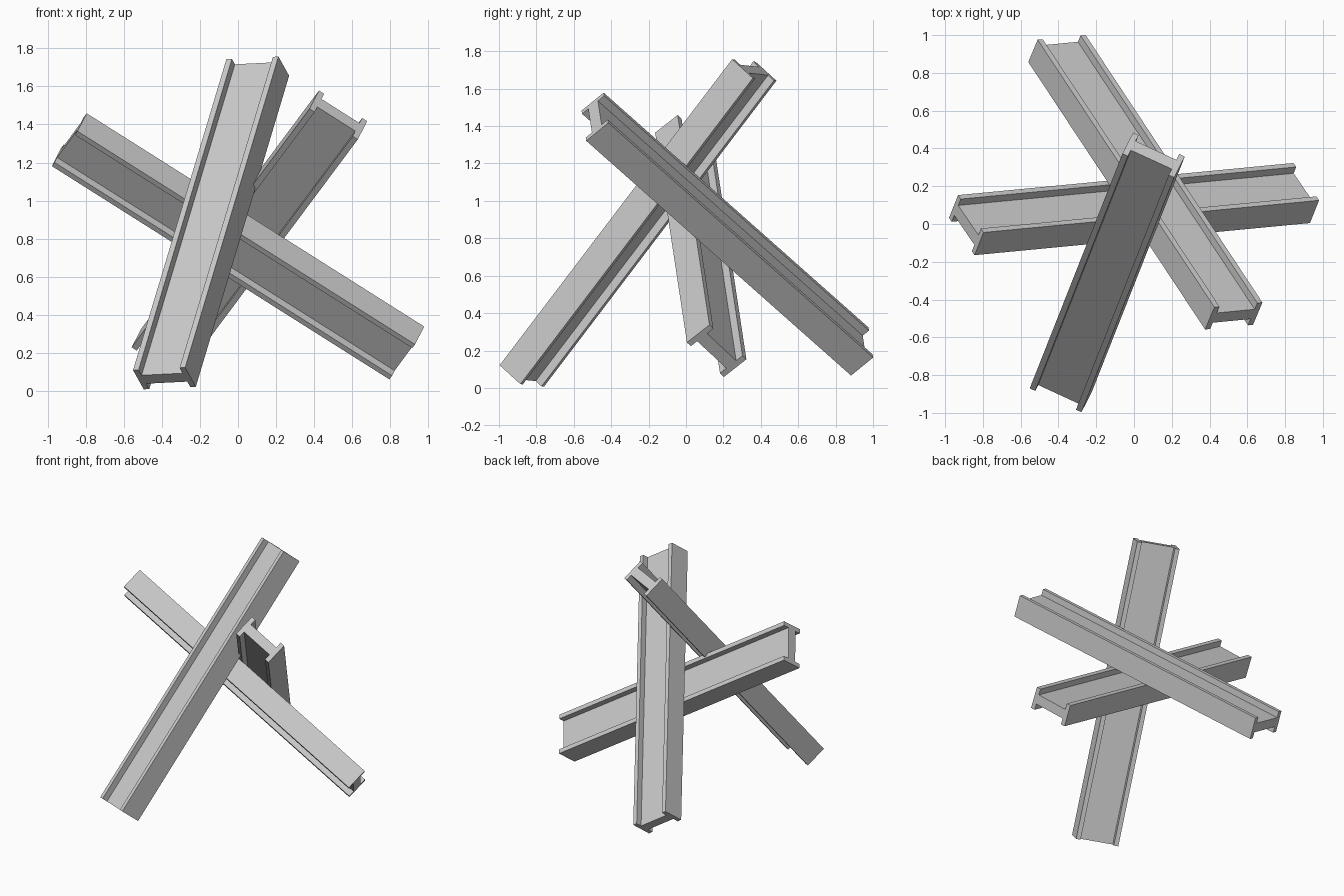
import bpy
import bmesh
from mathutils import Vector

if "Cube" in bpy.data.objects:
    bpy.data.objects.remove(bpy.data.objects["Cube"])

W, D = 0.302, 0.16       # beam section: overall width and flange depth
FLANGE, WEB = 0.032, 0.07  # flange thickness and web thickness


def h_profile():
    """Outline of the H section, counter-clockwise."""
    w, d, i, t = W / 2, D / 2, W / 2 - FLANGE, WEB / 2
    return [(-w, -d), (-i, -d), (-i, -t), (i, -t), (i, -d), (w, -d),
            (w, d), (i, d), (i, t), (-i, t), (-i, d), (-w, d)]


def beam(name, start, end, across):
    """Straight H beam from start to end; across is its width direction."""
    a, b = Vector(start), Vector(end)
    axis = (b - a).normalized()
    u = Vector(across)
    u = (u - axis * u.dot(axis)).normalized()
    v = axis.cross(u)
    bm = bmesh.new()
    face = bm.faces.new([bm.verts.new(a + u * x + v * y) for x, y in h_profile()])
    ext = bmesh.ops.extrude_face_region(bm, geom=[face], use_keep_orig=True)
    top = [g for g in ext["geom"] if isinstance(g, bmesh.types.BMVert)]
    bmesh.ops.translate(bm, verts=top, vec=b - a)
    bmesh.ops.recalc_face_normals(bm, faces=bm.faces)
    mesh = bpy.data.meshes.new(name)
    bm.to_mesh(mesh)
    bm.free()
    obj = bpy.data.objects.new(name, mesh)
    bpy.context.collection.objects.link(obj)
    return obj


# Three crossing beams of the obstacle
beam("front_leaning_beam", (-0.387, -0.878, 0.064), (0.104, 0.365, 1.70), (0.274, -0.128, 0.012))
beam("back_leaning_beam", (-0.408, 0.929, 0.195), (0.528, -0.487, 1.45), (0.253, 0.024, -0.16))
beam("side_leaning_beam", (0.888, 0.164, 0.198), (-0.888, -0.006, 1.32), (0.129, -0.20, 0.19))
